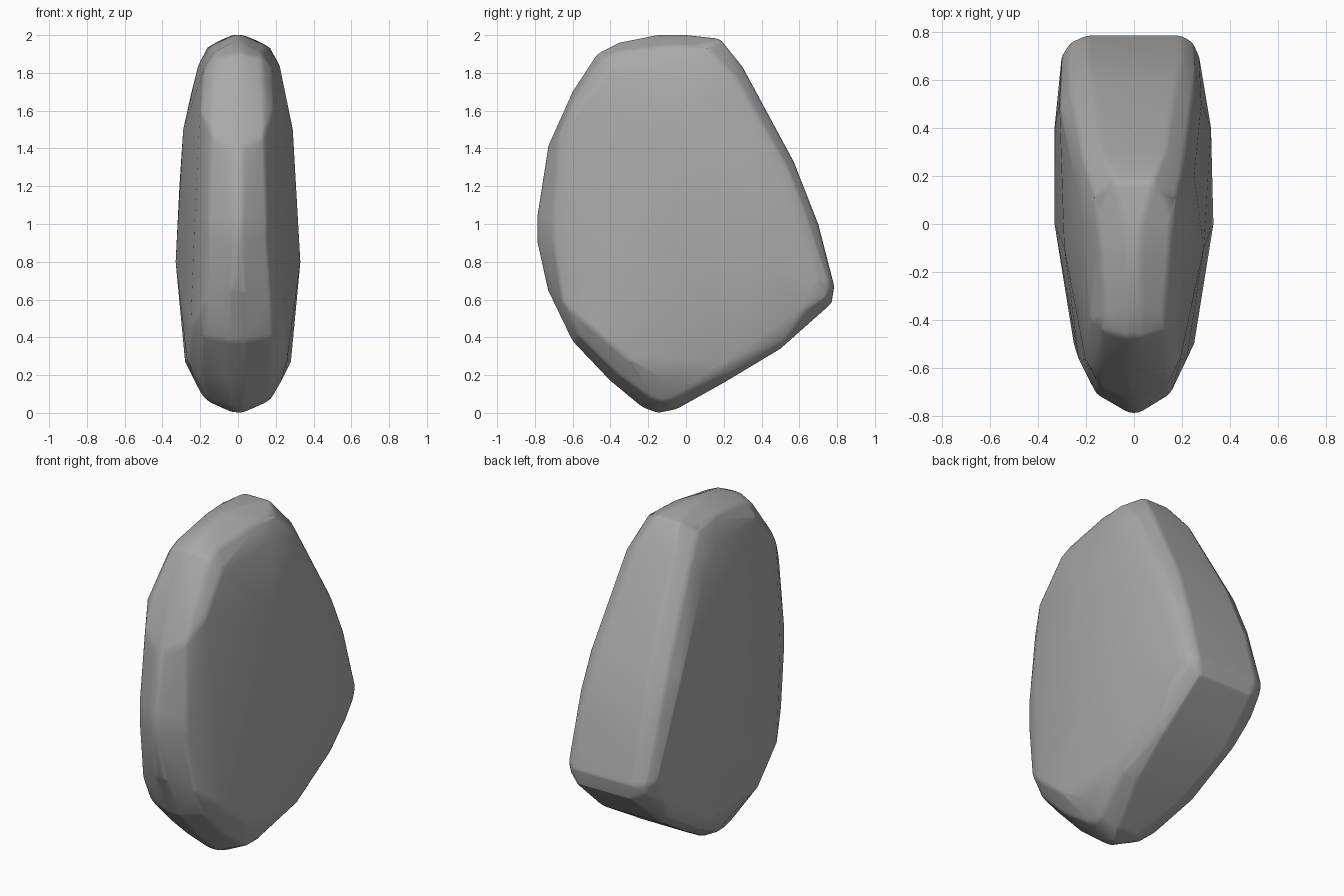
import bpy
import bmesh
from mathutils import Vector

default_cube = bpy.data.objects.get("Cube")
if default_cube:
    bpy.data.objects.remove(default_cube, do_unlink=True)

# Rim of the stone seen from the side: y, z, half width of the rim
RIM = [
    (-0.15, 0, 0.02), (-0.05, 0.02, 0.07), (0.2, 0.16, 0.16), (0.5, 0.34, 0.2),
    (0.77, 0.58, 0.18), (0.785, 0.67, 0.2), (0.7, 1, 0.2), (0.57, 1.33, 0.17),
    (0.3, 1.83, 0.13), (0.18, 1.98, 0.08), (0, 2, 0.03), (-0.15, 2, 0.02),
    (-0.35, 1.96, 0.03), (-0.47, 1.9, 0.03), (-0.6, 1.7, 0.04), (-0.73, 1.4, 0.03),
    (-0.785, 1.05, 0.02), (-0.785, 0.9, 0.02), (-0.73, 0.65, 0.03),
    (-0.6, 0.38, 0.04), (-0.4, 0.17, 0.04), (-0.23, 0.03, 0.03),
]

# Broad side faces: y, z, x on the right, x on the left
SIDES = [
    (-0.57, 1.6, -0.2, 0.19), (-0.56, 1, -0.23, 0.22), (-0.5, 0.45, -0.25, 0.25),
    (-0.3, 0.28, -0.27, 0.26), (-0.1, 0.17, -0.23, 0.23), (0.2, 0.27, -0.28, 0.28),
    (0.62, 0.54, -0.3, 0.27), (0.7, 0.7, -0.3, 0.27), (0.5, 1.2, -0.31, 0.28),
    (0.2, 1.68, -0.25, 0.25), (0, 1.84, -0.21, 0.22), (-0.4, 1.82, -0.18, 0.18),
    (0, 0.8, -0.33, 0.33), (0.4, 0.8, -0.33, 0.32), (-0.1, 1.5, -0.29, 0.29),
]


def make_material(name, colour):
    material = bpy.data.materials.new(name)
    material.use_nodes = True
    material.diffuse_color = colour
    material.node_tree.nodes["Principled BSDF"].inputs["Base Color"].default_value = colour
    return material


def nearest_side(y, z):
    return min(SIDES, key=lambda s: (s[0] - y) ** 2 + (s[1] - z) ** 2)


def stone_points():
    points = []
    for y, z, half in RIM:
        points += [Vector((-half, y, z)), Vector((half, y, z))]
        # Shoulder points bulge between the rim and the side faces
        side = nearest_side(y, z)
        for sign, edge in ((-1, side[2]), (1, side[3])):
            rim = Vector((sign * half, y, z))
            face = Vector((edge, side[0], side[1]))
            corner = Vector((edge, y, z))
            points.append(rim.lerp(face, 0.5).lerp(corner, 0.3))
    for y, z, right, left in SIDES:
        points += [Vector((right, y, z)), Vector((left, y, z))]
    return points


# Convex body wrapped around the points
bm = bmesh.new()
for point in stone_points():
    bm.verts.new(point)
hull = bmesh.ops.convex_hull(bm, input=bm.verts[:])
loose = [v for v in bm.verts if not v.link_faces]
bmesh.ops.delete(bm, geom=loose, context="VERTS")
bmesh.ops.recalc_face_normals(bm, faces=bm.faces[:])

mesh = bpy.data.meshes.new("stone")
bm.to_mesh(mesh)
bm.free()
mesh.materials.append(make_material("stone grey", (0.4, 0.4, 0.4, 1)))
stone = bpy.data.objects.new("stone", mesh)
bpy.context.collection.objects.link(stone)

# Worn edges and smooth shading that keeps the broad faces flat
bevel = stone.modifiers.new("worn edges", "BEVEL")
bevel.width = 0.02
bevel.segments = 2
bevel.limit_method = "ANGLE"
bevel.angle_limit = 0.3
bpy.context.view_layer.objects.active = stone
stone.select_set(True)
bpy.ops.object.shade_smooth()
stone.modifiers.new("flat faces", "WEIGHTED_NORMAL")
